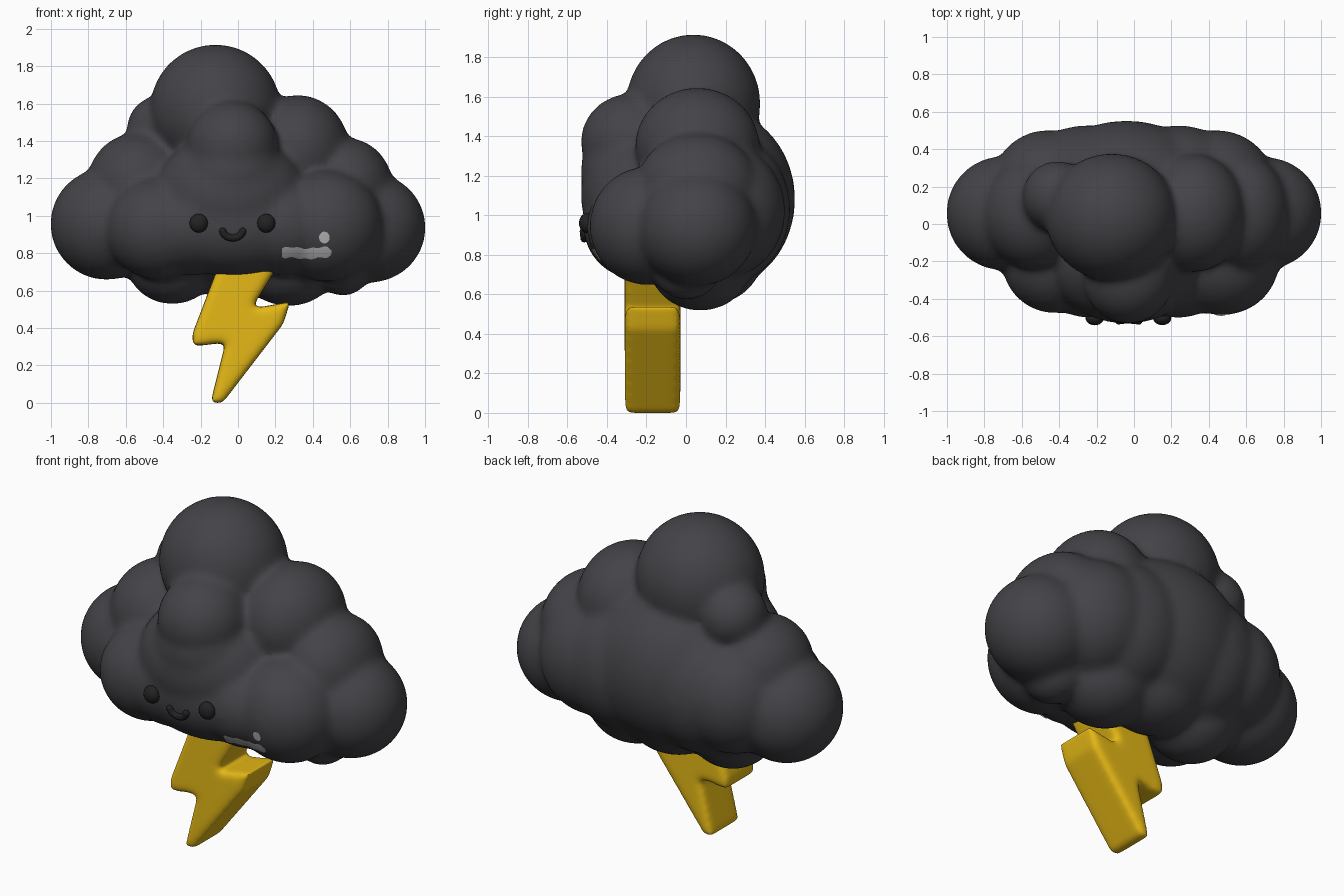
import bpy, bmesh, math
from mathutils import Vector, Matrix
from mathutils.bvhtree import BVHTree

if "Cube" in bpy.data.objects:
    bpy.data.objects.remove(bpy.data.objects["Cube"])


def material(name, rgb):
    m = bpy.data.materials.new(name)
    m.diffuse_color = (*rgb, 1)
    m.use_nodes = True
    m.node_tree.nodes["Principled BSDF"].inputs["Base Color"].default_value = m.diffuse_color
    return m


CHARCOAL = material("charcoal", (0.057, 0.057, 0.065))
YELLOW = material("golden yellow", (0.78, 0.48, 0.008))
BLACK = material("soft black", (0.016, 0.016, 0.017))
GREY = material("light grey", (0.50, 0.50, 0.51))


def finish(bm, name, mat, smooth=True):
    bmesh.ops.recalc_face_normals(bm, faces=bm.faces)
    me = bpy.data.meshes.new(name)
    bm.to_mesh(me)
    bm.free()
    me.materials.append(mat)
    for p in me.polygons:
        p.use_smooth = smooth
    ob = bpy.data.objects.new(name, me)
    bpy.context.collection.objects.link(ob)
    return ob


def ball(bm, c, r, seg=40):
    bmesh.ops.create_uvsphere(bm, u_segments=seg, v_segments=seg // 2, radius=1,
                              matrix=Matrix.Translation(c) @ Matrix.Diagonal((*r, 1)))


def melt(ob, voxel, steps):
    """Fuse overlapping volumes and soften their creases."""
    m = ob.modifiers.new("fuse", 'REMESH')
    m.mode, m.voxel_size, m.use_smooth_shade = 'VOXEL', voxel, True
    s = ob.modifiers.new("soften", 'SMOOTH')
    s.factor, s.iterations = 0.5, steps
    bpy.context.view_layer.objects.active = ob
    for mod in [m.name, s.name]:
        bpy.ops.object.modifier_apply(modifier=mod)
    for p in ob.data.polygons:
        p.use_smooth = True


def fit(ob, axis, lo, hi):
    """Stretch an object along one axis to an exact range."""
    vals = [v.co[axis] for v in ob.data.vertices]
    a, b = min(vals), max(vals)
    for v in ob.data.vertices:
        v.co[axis] = lo + (v.co[axis] - a) * (hi - lo) / (b - a)


# Cloud: puffs as (centre, radii)
puffs = [
    ((-.12, .035, 1.565), (.35, .34, .35)),    # crown
    ((.32, .055, 1.35), (.275, .315, .295)),   # right shoulder
    ((.58, .055, 1.14), (.25, .31, .275)),     # right middle
    ((.70, .055, .935), (.302, .30, .295)),    # right end
    ((-.70, .055, .955), (.302, .305, .30)),   # left end
    ((-.53, .055, 1.17), (.275, .30, .275)),   # left middle
    ((-.41, .145, 1.46), (.185, .19, .185)),   # left shoulder
    ((-.42, -.20, .93), (.285, .28, .275)),    # front left cheek
    ((.47, -.20, .945), (.305, .29, .30)),     # front right cheek
    ((-.03, -.28, 1.37), (.245, .255, .245)),  # forehead
    ((-.03, -.27, 1.22), (.28, .265, .26)),    # brow
    ((-.04, -.20, 1.10), (.41, .335, .34)),    # face
    ((-.02, -.25, .95), (.45, .272, .275)),    # chin
    ((.24, -.22, .94), (.28, .285, .26)),      # chin right
    ((-.24, -.22, .94), (.28, .285, .26)),     # chin left
    ((0, .05, 1.02), (.62, .36, .42)),         # core
    ((-.04, .14, 1.08), (.50, .41, .46)),      # back
    ((-.26, .17, 1.03), (.36, .355, .39)),     # back inner left
    ((.24, .17, 1.03), (.36, .355, .39)),      # back inner right
    ((-.46, .20, 1.02), (.30, .30, .32)),      # back left
    ((.44, .18, 1.02), (.32, .32, .34)),       # back right
    ((-.35, .06, .76), (.25, .25, .235)),      # underside left
    ((.27, .07, .75), (.27, .26, .235)),       # underside right
    ((.56, .0, .74), (.16, .18, .17)),         # underside far right
    ((-.02, .13, .78), (.30, .25, .23)),       # underside middle
]
bm = bmesh.new()
for c, r in puffs:
    ball(bm, c, r)
cloud = finish(bm, "cloud", CHARCOAL)
melt(cloud, 0.018, 22)
fit(cloud, 0, -1, 1)
fit(cloud, 1, -.53, .55)
fit(cloud, 2, .52, 1.913)

# Surface lookup for facial details
tree = BVHTree.FromPolygons([v.co.copy() for v in cloud.data.vertices],
                            [tuple(p.vertices) for p in cloud.data.polygons])


def on_front(x, z, lift=0.0):
    co, normal, _, _ = tree.ray_cast(Vector((x, -2, z)), Vector((0, 1, 0)))
    return co + normal * lift if co else Vector((x, -.45, z))


# Lightning bolt: extruded zigzag with rounded corners
outline = [(-.07, .85), (.30, .85), (.088, .515), (.315, .555), (.275, .43),
           (-.085, -.02), (-.155, -.02), (-.065, .325), (-.262, .30), (-.262, .37)]
bm = bmesh.new()
face = bm.faces.new([bm.verts.new((x, -.31, z)) for x, z in outline])
ext = bmesh.ops.extrude_face_region(bm, geom=[face])["geom"]
bmesh.ops.translate(bm, vec=(0, .285, 0),
                    verts=[g for g in ext if isinstance(g, bmesh.types.BMVert)])
bolt = finish(bm, "lightning_bolt", YELLOW)
melt(bolt, 0.012, 45)
fit(bolt, 0, -.243, .272)
fit(bolt, 1, -.31, -.028)
fit(bolt, 2, 0, .82)

# Eyes
for side, x in (("left", -.21), ("right", .15)):
    bm = bmesh.new()
    ball(bm, on_front(x, .96, .004), (.049, .038, .05), 24)
    finish(bm, side + "_eye", BLACK)

# Smile: a tube along a shallow arc with round ends
arc = []
for i in range(13):
    a = math.pi * (1.05 + .90 * i / 12)
    arc.append(on_front(-.028 + .054 * math.cos(a), .925 + .042 * math.sin(a), .006))
bm = bmesh.new()
rings = []
for i, p in enumerate(arc):
    t = (arc[min(i + 1, 12)] - arc[max(i - 1, 0)]).normalized()
    n = t.cross(Vector((0, 1, 0))).normalized()
    b = t.cross(n)
    rings.append([bm.verts.new(p + .019 * (n * math.cos(k * math.pi / 5)
                                          + b * math.sin(k * math.pi / 5))) for k in range(10)])
for r0, r1 in zip(rings, rings[1:]):
    for k in range(10):
        bm.faces.new((r0[k], r0[(k + 1) % 10], r1[(k + 1) % 10], r1[k]))
for p in (arc[0], arc[-1]):
    ball(bm, p, (.019, .019, .019), 12)
finish(bm, "smile", BLACK)

# Cheek shine: wavy band plus a small spot, laid on the surface
bm = bmesh.new()
cols = []
for i in range(33):
    u = i / 32
    x = .232 + .268 * u
    mid = .803 + .004 * math.sin(9 * u)
    half = .029 * min(1, .7 + 5 * u, .5 + 6 * (1 - u)) + .003 * math.sin(23 * u)
    cols.append([bm.verts.new(on_front(x, mid + half * s / 4, .007)) for s in range(-4, 5)])
for a, b in zip(cols, cols[1:]):
    for k in range(8):
        bm.faces.new((a[k], b[k], b[k + 1], a[k + 1]))
finish(bm, "cheek_shine_band", GREY)

bm = bmesh.new()
hub = bm.verts.new(on_front(.462, .885, .007))
rim = [bm.verts.new(on_front(.462 + .028 * math.cos(k * math.pi / 8),
                             .885 + .031 * math.sin(k * math.pi / 8), .007)) for k in range(16)]
for k in range(16):
    bm.faces.new((hub, rim[k], rim[(k + 1) % 16]))
finish(bm, "cheek_shine_spot", GREY)
